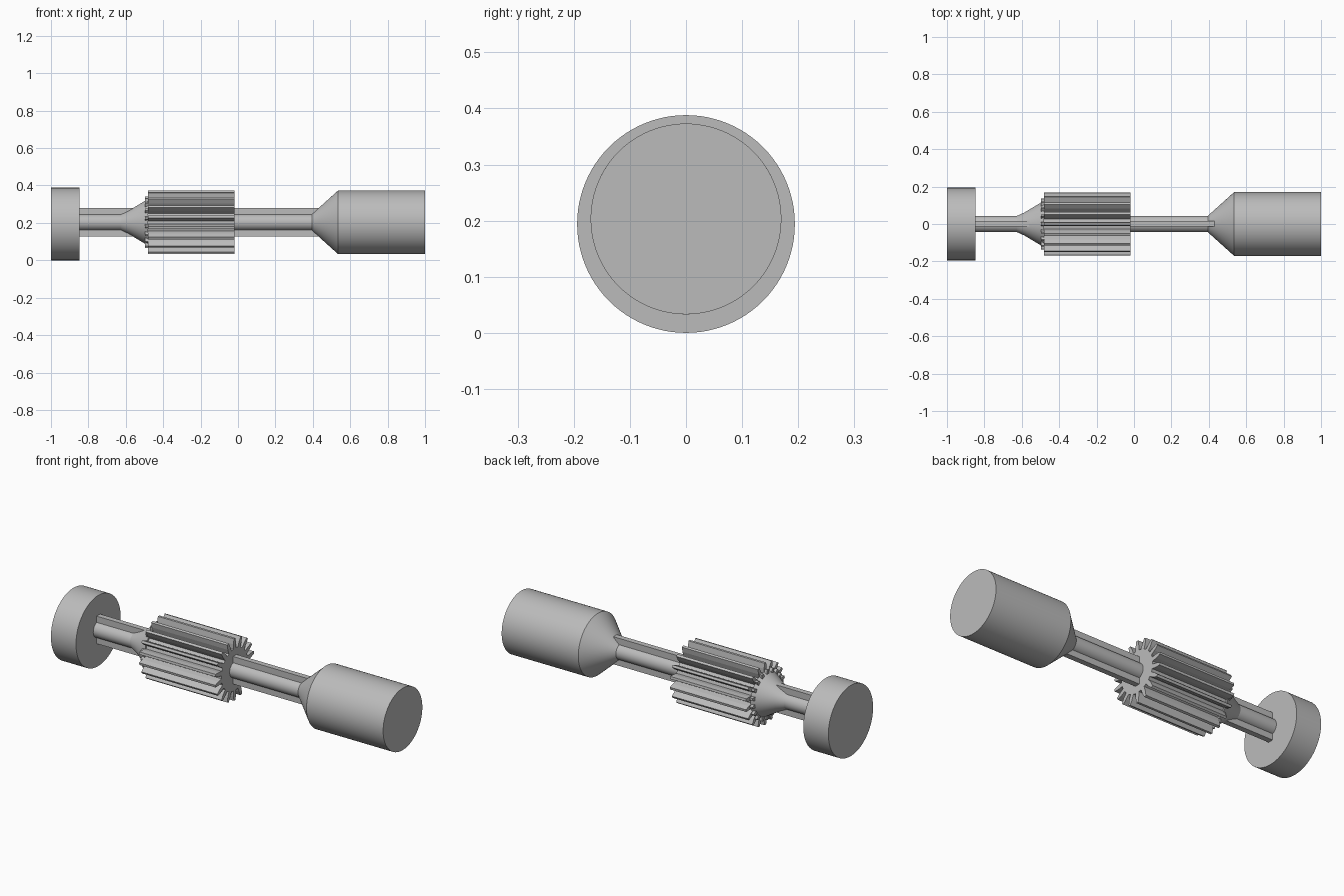
import bpy, bmesh, math

cube = bpy.data.objects.get("Cube")
if cube:
    bpy.data.objects.remove(cube)

AXIS_Z = 0.203
TEETH = 18

steel = bpy.data.materials.new("grey_steel")
steel.use_nodes = True
steel.diffuse_color = (0.5, 0.5, 0.5, 1)
steel.node_tree.nodes["Principled BSDF"].inputs["Base Color"].default_value = (0.5, 0.5, 0.5, 1)


def finish(name, bm, smooth=True):
    bmesh.ops.recalc_face_normals(bm, faces=bm.faces)
    mesh = bpy.data.meshes.new(name)
    bm.to_mesh(mesh)
    bm.free()
    mesh.materials.append(steel)
    obj = bpy.data.objects.new(name, mesh)
    bpy.context.collection.objects.link(obj)
    if smooth:
        bpy.ops.object.select_all(action='DESELECT')
        obj.select_set(True)
        bpy.context.view_layer.objects.active = obj
        bpy.ops.object.shade_smooth_by_angle(angle=math.radians(25))
    return obj


def turned(name, profile, cz=AXIS_Z, sides=96):
    """Solid of revolution along x from (x, radius) pairs, with flat ends."""
    bm = bmesh.new()
    rings = []
    for x, r in profile:
        angles = [math.tau * i / sides for i in range(sides)]
        rings.append([bm.verts.new((x, r * math.sin(a), cz + r * math.cos(a))) for a in angles])
    for a, b in zip(rings, rings[1:]):
        for i in range(sides):
            j = (i + 1) % sides
            bm.faces.new((a[i], a[j], b[j], b[i]))
    bm.faces.new(rings[0])
    bm.faces.new(rings[-1])
    return finish(name, bm)


def gear(name, x0, x1, root, tip):
    """Straight-toothed gear along x."""
    bm = bmesh.new()
    step = math.tau / TEETH
    outline = []
    for t in range(TEETH):
        # root, flank, tip, tip, flank, root
        for frac, r in ((-0.30, root), (-0.23, (root + tip) / 2), (-0.11, tip),
                        (0.11, tip), (0.23, (root + tip) / 2), (0.30, root)):
            a = (t + frac) * step
            outline.append(bm.verts.new((x0, r * math.sin(a), AXIS_Z + r * math.cos(a))))
    face = bm.faces.new(outline)
    out = bmesh.ops.extrude_face_region(bm, geom=[face], use_keep_orig=True)
    verts = [v for v in out["geom"] if isinstance(v, bmesh.types.BMVert)]
    bmesh.ops.translate(bm, verts=verts, vec=(x1 - x0, 0, 0))
    return finish(name, bm, smooth=False)


def box(name, x0, x1, y0, y1, z0, z1):
    bm = bmesh.new()
    bmesh.ops.create_cube(bm, size=1)
    for v in bm.verts:
        v.co = ((x0 + x1) / 2 + v.co.x * (x1 - x0),
                (y0 + y1) / 2 + v.co.y * (y1 - y0),
                (z0 + z1) / 2 + v.co.z * (z1 - z0))
    return finish(name, bm, smooth=False)


# End disc and weighted head
turned("end_disc", [(-1.0, 0.194), (-0.848, 0.194)], cz=0.194)
turned("head", [(0.395, 0.044), (0.535, 0.17), (1.0, 0.17)])

# Shaft, with the collar flaring into the gear
turned("shaft", [(-0.86, 0.044), (0.41, 0.044)])
turned("flared_collar", [(-0.625, 0.044), (-0.585, 0.062), (-0.48, 0.125)])

# Rib through the shaft, standing out above and below
box("shaft_rib", -0.86, 0.43, -0.014, 0.016, AXIS_Z - 0.075, AXIS_Z + 0.076)

# Gear with a small stepped shoulder
gear("gear", -0.482, -0.02, 0.115, 0.17)
gear("gear_shoulder", -0.498, -0.48, 0.105, 0.137)
